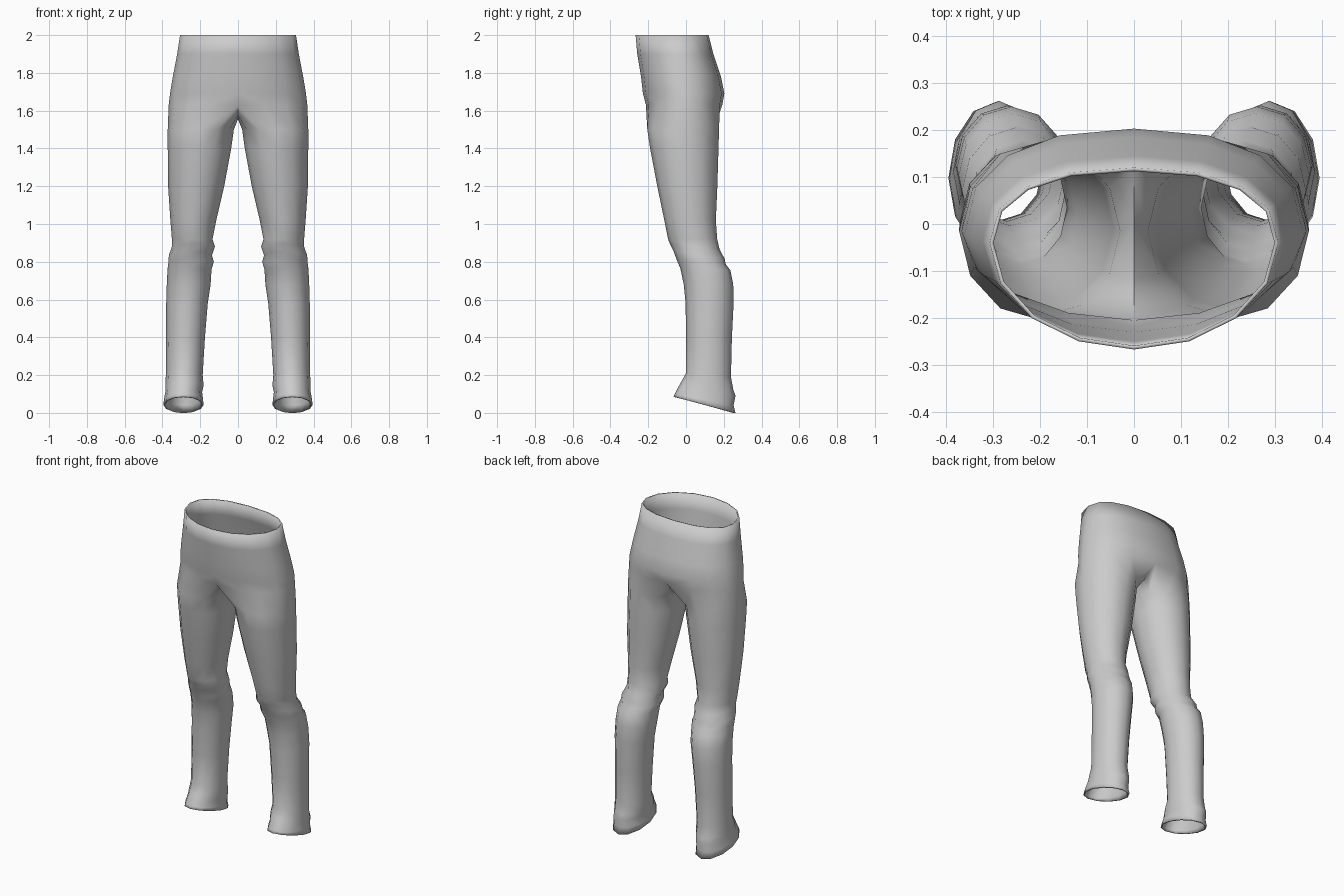
import bpy, bmesh
from math import sin, cos, pi, radians

cube = bpy.data.objects.get("Cube")
if cube:
    bpy.data.objects.remove(cube)

mat = bpy.data.materials.new("grey cloth")
mat.use_nodes = True
mat.diffuse_color = (0.6, 0.6, 0.6, 1)
mat.node_tree.nodes["Principled BSDF"].inputs["Base Color"].default_value = (0.6, 0.6, 0.6, 1)

# Hip rings: height, half width, front y, back y, y of the widest point
HIPS = [(2.0, .307, -.267, .12, -.04), (1.9, .322, -.258, .145, -.035),
        (1.78, .345, -.238, .185, -.03), (1.69, .36, -.228, .203, -.02),
        (1.63, .367, -.212, .192, -.015)]
# Crotch seam from back to front: y, z
SEAM = [(.12, 1.58), (.0, 1.555), (-.12, 1.575)]
# Leg rings: height, slant, inner x, outer x, front y, back y
LEG = [(1.5, 0, .022, .372, -.205, .175), (1.4, 0, .036, .372, -.19, .172),
       (1.2, 0, .073, .37, -.152, .166), (1.02, 0, .115, .358, -.115, .158),
       (.92, 0, .135, .35, -.095, .165), (.88, .015, .122, .35, -.085, .178),
       (.835, .02, .138, .366, -.065, .205), (.8, .012, .128, .368, -.05, .21),
       (.76, .005, .14, .373, -.03, .235), (.68, 0, .145, .377, -.012, .25),
       (.58, 0, .16, .38, -.002, .252), (.4, 0, .175, .38, .0, .243),
       (.2, .01, .187, .382, .0, .238), (.145, .02, .182, .385, -.025, .25),
       (.11, .02, .19, .385, -.045, .262), (.07, .03, .185, .392, -.06, .252),
       (.043, .043, .182, .395, -.066, .262)]


def hip_ring(bm, z, w, front, back, mid):
    """Half ring from front centre round the side to back centre."""
    ring = []
    for i in range(9):
        a = -pi / 2 + pi * i / 8
        c, s = max(cos(a), 0), sin(a)
        if s > 0:                       # squarer at the back
            c, s = c ** .85, s ** .85
        ring.append(bm.verts.new((w * c if 0 < i < 8 else 0,
                                  mid + s * (back - mid if s > 0 else mid - front), z)))
    return ring


def leg_ring(bm, z, slant, inner, outer, front, back):
    ring = []
    for i in range(12):
        a = radians(-120 + 30 * i)
        ring.append(bm.verts.new(((inner + outer) / 2 + (outer - inner) / 2 * cos(a),
                                  (front + back) / 2 + (back - front) / 2 * sin(a),
                                  z - slant * sin(a))))
    return ring


def bridge(bm, upper, lower, closed):
    n = len(upper)
    for i in range(n if closed else n - 1):
        j = (i + 1) % n
        bm.faces.new((upper[i], lower[i], lower[j], upper[j]))


# Left half of the trousers
bm = bmesh.new()
hips = [hip_ring(bm, *row) for row in HIPS]
for up, low in zip(hips, hips[1:]):
    bridge(bm, up, low, False)
loops = [hips[-1] + [bm.verts.new((0, y, z)) for y, z in SEAM]]
loops += [leg_ring(bm, *row) for row in LEG]
for up, low in zip(loops, loops[1:]):
    bridge(bm, up, low, True)

# Mirrored right half, welded along the centre seam
copy = bmesh.ops.duplicate(bm, geom=bm.verts[:] + bm.edges[:] + bm.faces[:])["geom"]
for v in [g for g in copy if isinstance(g, bmesh.types.BMVert)]:
    v.co.x = -v.co.x
bmesh.ops.reverse_faces(bm, faces=[g for g in copy if isinstance(g, bmesh.types.BMFace)])
bmesh.ops.remove_doubles(bm, verts=bm.verts[:], dist=.0005)
bmesh.ops.recalc_face_normals(bm, faces=bm.faces[:])

mesh = bpy.data.meshes.new("trousers")
bm.to_mesh(mesh)
bm.free()
mesh.materials.append(mat)
trousers = bpy.data.objects.new("trousers", mesh)
bpy.context.collection.objects.link(trousers)

# Thin cloth with open waist and hems
cloth = trousers.modifiers.new("cloth thickness", 'SOLIDIFY')
cloth.thickness = .008
cloth.offset = -1

bpy.context.view_layer.objects.active = trousers
trousers.select_set(True)
bpy.ops.object.shade_smooth_by_angle(angle=radians(75))
